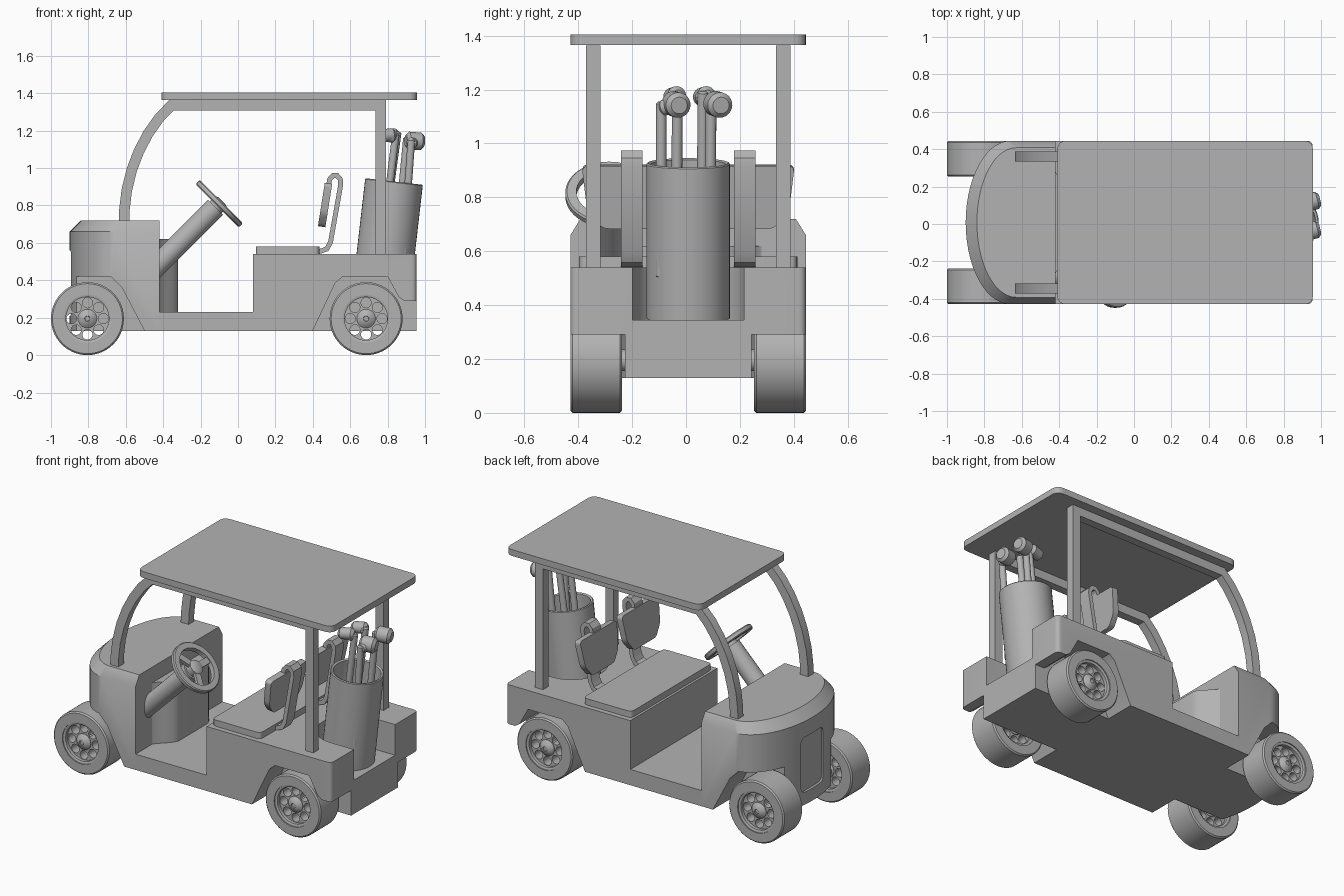
import bpy, bmesh
from math import sin, cos, pi, radians
from mathutils import Vector, Matrix

old = bpy.data.objects.get("Cube")
if old:
    bpy.data.objects.remove(old)

GREY = (0.45, 0.45, 0.45, 1)
mat = bpy.data.materials.new("plain grey")
mat.use_nodes = True
mat.diffuse_color = GREY
mat.node_tree.nodes["Principled BSDF"].inputs["Base Color"].default_value = GREY

SHIFT = Matrix.Translation((0, 0.008, 0))
HALF = 0.437  # half width of the body
parts = []


def finish(name, bm, matrix=Matrix()):
    bmesh.ops.remove_doubles(bm, verts=bm.verts, dist=1e-5)
    bmesh.ops.recalc_face_normals(bm, faces=bm.faces)
    me = bpy.data.meshes.new(name)
    bm.to_mesh(me)
    bm.free()
    me.materials.append(mat)
    ob = bpy.data.objects.new(name, me)
    bpy.context.collection.objects.link(ob)
    ob.matrix_world = SHIFT @ matrix
    parts.append(ob)
    return ob


def loft(name, loops, matrix=Matrix()):
    bm = bmesh.new()
    rings = [[bm.verts.new(p) for p in loop] for loop in loops]
    n = len(rings[0])
    for a, b in zip(rings, rings[1:]):
        for i in range(n):
            j = (i + 1) % n
            bm.faces.new((a[i], a[j], b[j], b[i]))
    bm.faces.new(rings[0][::-1])
    bm.faces.new(rings[-1])
    return finish(name, bm, matrix)


def prism(name, pts, axis, lo, hi, matrix=Matrix()):
    place = {"x": lambda u, v, w: (w, u, v), "y": lambda u, v, w: (u, w, v),
             "z": lambda u, v, w: (u, v, w)}[axis]
    return loft(name, [[place(u, v, w) for u, v in pts] for w in (lo, hi)], matrix)


def fillet(pts, radii, steps=5):
    """Round each corner of a polygon by its radius."""
    out = []
    for i, p in enumerate(pts):
        r = radii[i] if isinstance(radii, (list, tuple)) else radii
        p, a, b = Vector(p), Vector(pts[i - 1]), Vector(pts[(i + 1) % len(pts)])
        if r == 0:
            out.append(tuple(p))
            continue
        s, e = p + (a - p).normalized() * r, p + (b - p).normalized() * r
        for k in range(steps + 1):
            t = k / steps
            out.append(tuple(s * (1 - t) ** 2 + p * 2 * t * (1 - t) + e * t * t))
    return out


def rect(x0, x1, y0, y1):
    return [(x0, y0), (x1, y0), (x1, y1), (x0, y1)]


def strip(path, width):
    """Outline of a band of constant width along a path."""
    path = [Vector(p) for p in path]
    left, right = [], []
    for i, p in enumerate(path):
        d0 = (p - path[max(i - 1, 0)]).normalized()
        d1 = (path[min(i + 1, len(path) - 1)] - p).normalized()
        d = (d0 + d1).normalized()
        n = Vector((-d.y, d.x)) * width / 2
        ref = d1 if d1.length else d0
        n /= max(d.dot(ref), 0.5)
        left.append(tuple(p + n))
        right.append(tuple(p - n))
    return left + right[::-1]


def lathe(name, profile, matrix=Matrix(), steps=40):
    bm = bmesh.new()
    vs = [bm.verts.new((r, 0, h)) for r, h in profile]
    es = [bm.edges.new((vs[i - 1], vs[i])) for i in range(len(vs))
          if profile[i - 1][0] or profile[i][0]]
    bmesh.ops.spin(bm, geom=vs + es, cent=(0, 0, 0), axis=(0, 0, 1),
                   angle=2 * pi, steps=steps, use_merge=True)
    bmesh.ops.remove_doubles(bm, verts=bm.verts, dist=1e-5)
    bmesh.ops.dissolve_degenerate(bm, edges=bm.edges, dist=1e-6)
    return finish(name, bm, matrix)


def aim(origin, direction):
    return Matrix.Translation(origin) @ Vector(direction).to_track_quat("Z", "Y").to_matrix().to_4x4()


def rod(name, a, b, r, chamfer=0.0, steps=24):
    a, b = Vector(a), Vector(b)
    h = (b - a).length
    prof = [(0, 0), (r - chamfer, 0), (r, chamfer), (r, h - chamfer), (r - chamfer, h), (0, h)]
    return lathe(name, prof, aim(a, b - a), steps)


def cut(ob, cutters):
    bpy.context.view_layer.objects.active = ob
    for c in cutters:
        c.hide_render = True
        mod = ob.modifiers.new("cut", "BOOLEAN")
        mod.operation, mod.solver, mod.object = "DIFFERENCE", "EXACT", c
        bpy.ops.object.modifier_apply(modifier=mod.name)
        parts.remove(c)
        bpy.data.objects.remove(c)


def arches(pts):
    return [prism("arch_cutter", pts, "y", *sorted((s * 0.235, s * 0.6))) for s in (-1, 1)]


# Front hood with curved nose, chamfered top, wheel arches and nose panel
nose = [(-0.66 - 0.24 * cos(a), HALF * sin(a)) for a in [pi / 2 * k / 14 for k in range(-14, 15)]]
plan = [(-0.42, -HALF)] + nose + [(-0.42, HALF)]
top = [(-0.42 + (x + 0.42) * 0.875, y * 0.915) for x, y in plan]
hood = loft("hood", [[(x, y, z) for x, y in loop] for loop, z in
                     ((plan, 0.13), (plan, 0.66), (top, 0.72))])
cut(hood, arches([(-1.1, 0), (-1.1, 0.42), (-0.68, 0.42), (-0.62, 0.36), (-0.485, 0.1), (-0.47, 0)]))
cut(hood, [prism("panel_cutter", fillet(rect(-0.11, 0.11, 0.21, 0.56), 0.04), "x", -1, -0.883)])

# Dashboard bulge and floor
side = [(-0.43 + 0.11 * t * t * (3 - 2 * t), -0.3 + 0.16 * t) for t in [k / 8 for k in range(9)]]
prism("dashboard_bulge", side + [(x, -y) for x, y in side[::-1]], "z", 0.2, 0.62)
prism("floor", rect(-0.42, 0.08, -HALF, HALF), "z", 0.13, 0.23)

# Rear body with wheel arches and bag well
rear = prism("rear_body", fillet(rect(0.08, 0.955, -HALF, HALF), [0, 0.03, 0.03, 0]), "z", 0.13, 0.54)
cut(rear, arches([(0.34, 0), (0.385, 0.1), (0.52, 0.385), (0.56, 0.42), (0.8, 0.42),
                  (0.86, 0.31), (0.89, 0.29), (1.1, 0.29), (1.1, 0)]))
well = [(0.79 + 0.2 * cos(a), 0.207 * sin(a)) for a in [pi / 2 + pi * k / 20 for k in range(21)]]
cut(rear, [prism("well_cutter", well + [(1.1, -0.207), (1.1, 0.207)], "z", 0.345, 0.7)])

# Roof and its two side frames
prism("roof", fillet(rect(-0.41, 0.957, -HALF, HALF), 0.05), "z", 1.365, 1.405)
frame = [(-0.61, 0.69), (-0.607, 0.78), (-0.595, 0.88), (-0.568, 0.99), (-0.53, 1.09),
         (-0.48, 1.185), (-0.42, 1.27), (-0.355, 1.336), (0.762, 1.336), (0.762, 0.5)]
for s, label in ((-1, "right"), (1, "left")):
    prism("roof_frame_" + label, strip(frame, 0.056), "y", s * 0.353 - 0.027, s * 0.353 + 0.027)

# Seat cushion, back rests and their folded brackets
prism("seat_cushion", fillet(rect(0.095, 0.435, -0.405, 0.405), 0.03), "z", 0.535, 0.58)
back = fillet([(-0.185, 0.115), (0.185, 0.115), (0.165, -0.05), (0.11, -0.12),
               (-0.11, -0.12), (-0.165, -0.05)], 0.025)
bracket = [(0.36, 0.553), (0.44, 0.555), (0.475, 0.568), (0.495, 0.605), (0.549, 0.91), (0.547, 0.94),
           (0.53, 0.96), (0.508, 0.96), (0.49, 0.94), (0.45, 0.71)]
for s, label in ((-1, "right"), (1, "left")):
    tilt = Matrix.Translation((0.466, s * 0.21, 0.805)) @ Matrix.Rotation(radians(9), 4, "Y")
    prism("back_rest_" + label, back, "x", -0.02, 0.02, tilt)
    prism("back_bracket_" + label, strip(bracket, 0.026), "y", s * 0.21 - 0.04, s * 0.21 + 0.04)

# Steering column and wheel
hub_at = Vector((-0.1, -0.293, 0.81))
rod("steering_column", hub_at - Vector((0.36, 0, 0.36)), hub_at - Vector((0.02, 0, 0.02)), 0.057)
steer = aim(hub_at, (1, 0, 1))
lathe("steering_rim", [(0.122, -0.016), (0.157, -0.016), (0.163, -0.01), (0.163, 0.01),
                       (0.157, 0.016), (0.122, 0.016)], steer)
lathe("steering_hub", [(0, -0.04), (0.045, -0.04), (0.045, 0.012), (0.03, 0.02), (0, 0.022)], steer)
for k in range(3):
    turn = steer @ Matrix.Rotation(2 * pi * k / 3, 4, "Z")
    prism("steering_spoke", rect(0.03, 0.13, -0.02, 0.02), "z", -0.01, 0.01, turn)

# Wheels: tyre, pierced rim and domed hub, built once and copied
tyre = lathe("tyre", [(0.13, -0.096), (0.187, -0.096), (0.195, -0.088), (0.195, 0.088),
                      (0.187, 0.096), (0.13, 0.096)], steps=56)
lip = lathe("rim_lip", [(0.115, -0.086), (0.122, -0.09), (0.132, -0.09), (0.132, 0.09),
                        (0.122, 0.09), (0.115, 0.086)], steps=56)
web = lathe("rim_web", [(0, -0.065), (0.12, -0.065), (0.12, 0.065), (0, 0.065)])
hub = lathe("wheel_hub", [(0, -0.09), (0.03, -0.086), (0.05, -0.068), (0.05, 0.068),
                          (0.03, 0.086), (0.015, 0.09), (0.013, 0.084), (0, 0.084)])
holes = [(0.085 * cos(a), 0.085 * sin(a)) for a in [pi * k / 4 for k in range(8)]]
cut(web, [rod("hole_cutter", (x, y, -0.2), (x, y, 0.2), 0.027) for x, y in holes])
proto = [tyre, lip, web, hub]
for x, place in ((-0.805, "front"), (0.685, "rear")):
    rod(place + "_axle", (x, -0.3, 0.195), (x, 0.3, 0.195), 0.04)
    for s, label in ((-1, "right"), (1, "left")):
        for p in proto:
            ob = bpy.data.objects.new("_".join((p.name, place, label)), p.data)
            bpy.context.collection.objects.link(ob)
            ob.matrix_world = SHIFT @ aim((x, s * 0.341, 0.195), (0, s, 0))
            parts.append(ob)
for p in proto:
    parts.remove(p)
    bpy.data.objects.remove(p)

# Open club bag, leaning back
lean = Vector((0.115, 0, 1))
lathe("club_bag", [(0, 0), (0.155, 0), (0.155, 0.575), (0.15, 0.58), (0.138, 0.575),
                   (0.138, 0.1), (0, 0.1)], aim((0.768, 0, 0.352), lean))

# Clubs: shaft, bent neck and rounded head
clubs = [((0.88, -0.1, 0.5), (0.925, -0.1, 1.12), (0.945, -0.045, 1.145), 1),
         ((0.76, -0.045, 0.5), (0.84, -0.04, 1.15), (0.795, -0.05, 1.175), -1),
         ((0.76, 0.05, 0.5), (0.85, 0.055, 1.16), (0.81, 0.06, 1.175), -1),
         ((0.84, 0.08, 0.5), (0.9, 0.085, 1.13), (0.945, 0.11, 1.145), 1)]
for i, (foot, neck, head, s) in enumerate(clubs):
    name = "club_%d" % (i + 1)
    foot, neck, head = Vector(foot), Vector(neck), Vector(head)
    rod(name + "_shaft", foot, neck + (neck - foot).normalized() * 0.035, 0.02, 0.008, 16)
    rod(name + "_neck", neck + Vector((0, 0, 0.01)), head, 0.03, 0.008, 16)
    along = Vector((s * 0.048, 0.012 * s, -0.004))
    rod(name + "_head", head - along, head + along, 0.047 if s > 0 else 0.035, 0.016)

# Smooth the round surfaces and keep the edges sharp
bpy.ops.object.select_all(action="DESELECT")
for ob in parts:
    ob.select_set(True)
bpy.context.view_layer.objects.active = parts[0]
bpy.ops.object.shade_smooth_by_angle(angle=radians(32))
bpy.ops.object.select_all(action="DESELECT")
